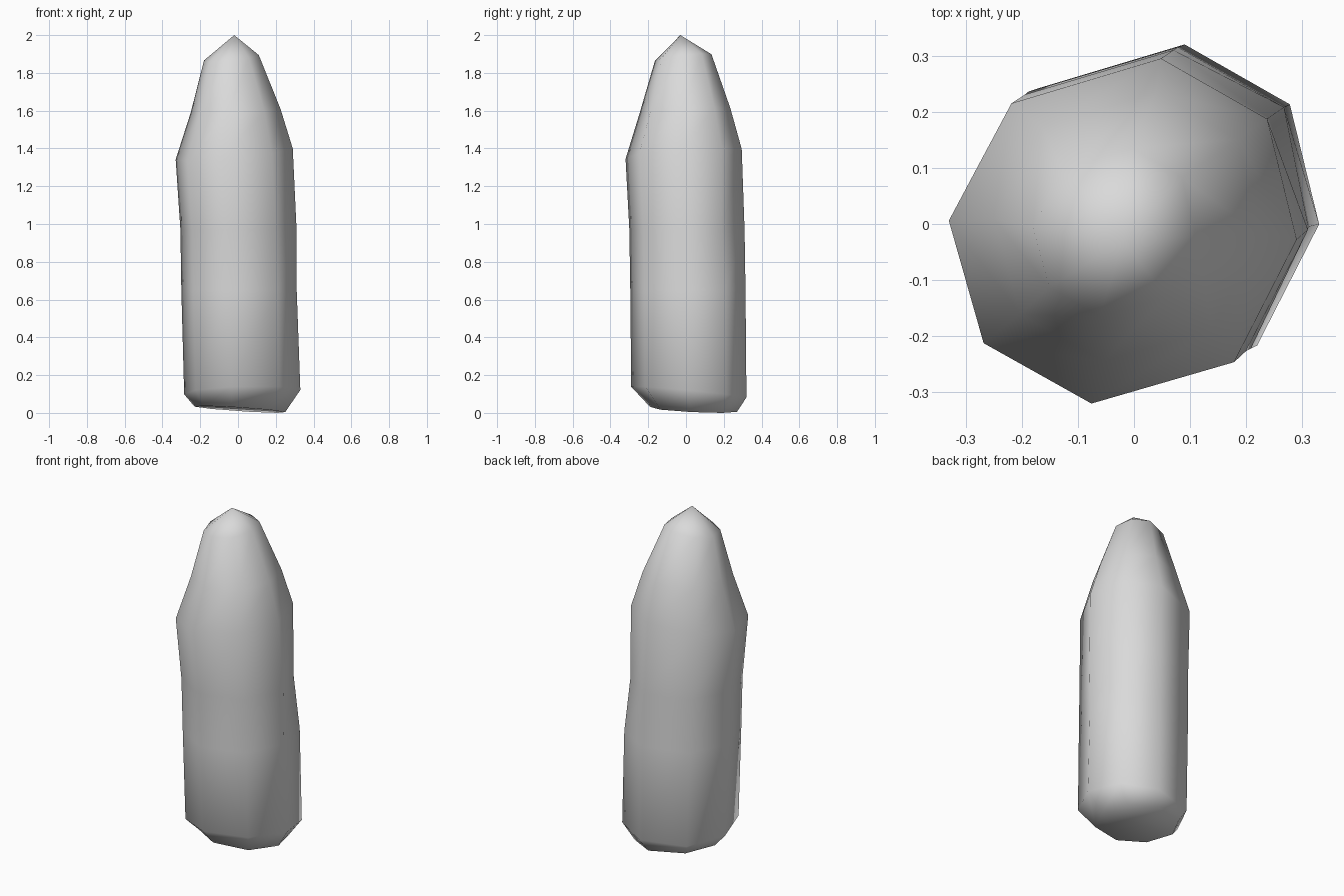
import bpy, bmesh, math

if "Cube" in bpy.data.objects:
    bpy.data.objects.remove(bpy.data.objects["Cube"])

# Irregular eight-sided cross-section in unit coordinates
SECTION = [(-1.0, 0.06), (-0.8, -0.65), (-0.18, -1.0), (0.64, -0.76),
           (1.0, -0.05), (0.83, 0.65), (0.22, 1.0), (-0.64, 0.74)]

# Rings: height, x min, x max, y min, y max, tilt along x, tilt along y
RINGS = [
    (0.025, -0.23, 0.25, -0.19, 0.27, -0.015, -0.010),
    (0.110, -0.285, 0.33, -0.29, 0.32, 0.010, -0.030),
    (0.650, -0.30, 0.32, -0.295, 0.315, 0.000, 0.000),
    (0.970, -0.305, 0.31, -0.30, 0.31, 0.000, 0.000),
    (1.370, -0.33, 0.29, -0.32, 0.295, 0.030, 0.020),
    (1.600, -0.25, 0.225, -0.245, 0.235, 0.010, 0.010),
    (1.880, -0.18, 0.11, -0.165, 0.135, 0.015, 0.015),
]
APEX = (-0.02, -0.03, 2.0)
DENTS = {(3, 5): 0.93, (2, 4): 0.97}   # (ring, corner): inward scale

bm = bmesh.new()
rings = []
for i, (z, x0, x1, y0, y1, tx, ty) in enumerate(RINGS):
    ring = []
    for j, (u, v) in enumerate(SECTION):
        s = DENTS.get((i, j), 1.0)
        x = (x0 + x1) / 2 + u * s * (x1 - x0) / 2
        y = (y0 + y1) / 2 + v * s * (y1 - y0) / 2
        ring.append(bm.verts.new((x, y, z + tx * u + ty * v)))
    rings.append(ring)

# Side walls, flat underside and pointed tip
n = len(SECTION)
for a, b in zip(rings, rings[1:]):
    for j in range(n):
        k = (j + 1) % n
        bm.faces.new((a[j], a[k], b[k], b[j]))
bm.faces.new(rings[0][::-1])
tip = bm.verts.new(APEX)
for j in range(n):
    bm.faces.new((rings[-1][j], rings[-1][(j + 1) % n], tip))

# Stand the underside exactly on the ground
low = min(v.co.z for v in rings[0])
for v in rings[0]:
    v.co.z -= low
bmesh.ops.recalc_face_normals(bm, faces=bm.faces)

mesh = bpy.data.meshes.new("pointed_column")
bm.to_mesh(mesh)
bm.free()
column = bpy.data.objects.new("pointed_column", mesh)
bpy.context.collection.objects.link(column)

# Plain light grey finish
grey = bpy.data.materials.new("light_grey")
grey.diffuse_color = (0.7, 0.7, 0.7, 1.0)
grey.use_nodes = True
grey.node_tree.nodes["Principled BSDF"].inputs["Base Color"].default_value = grey.diffuse_color
mesh.materials.append(grey)

bpy.context.view_layer.objects.active = column
column.select_set(True)
bpy.ops.object.shade_smooth_by_angle(angle=math.radians(65))
